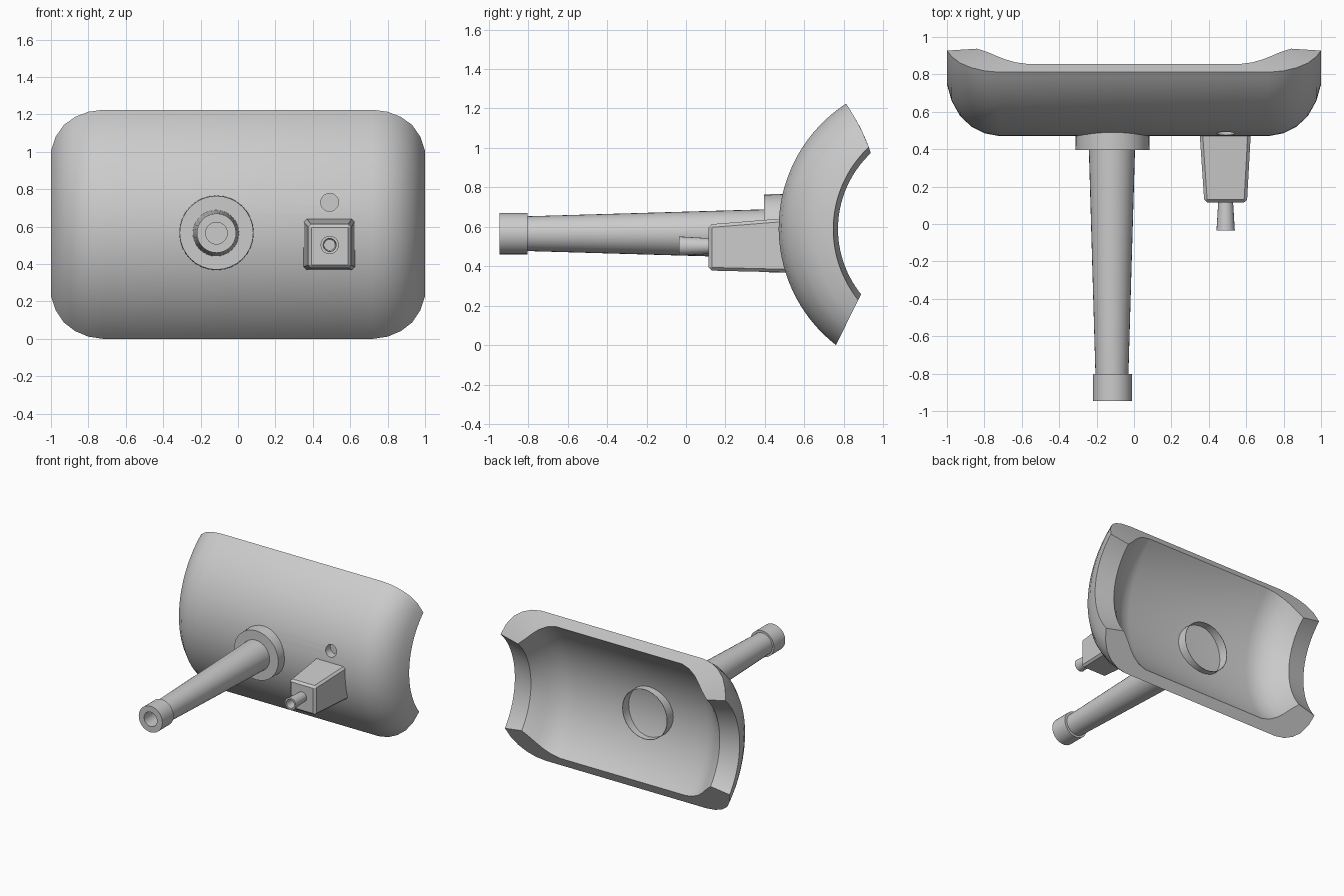
import bpy, bmesh, math

if "Cube" in bpy.data.objects:
    bpy.data.objects.remove(bpy.data.objects["Cube"])

grey = bpy.data.materials.new("plain grey")
grey.diffuse_color = (0.6, 0.6, 0.6, 1)
grey.use_nodes = True
grey.node_tree.nodes["Principled BSDF"].inputs["Base Color"].default_value = grey.diffuse_color


def make(name, verts, faces, angle=30, mat=True):
    me = bpy.data.meshes.new(name)
    me.from_pydata(verts, [], faces)
    bm = bmesh.new()
    bm.from_mesh(me)
    bmesh.ops.recalc_face_normals(bm, faces=bm.faces)
    bm.to_mesh(me)
    bm.free()
    ob = bpy.data.objects.new(name, me)
    bpy.context.collection.objects.link(ob)
    if mat:
        me.materials.append(grey)
    if angle:
        smooth(ob, angle)
    return ob


def smooth(ob, angle=30):
    bpy.ops.object.select_all(action='DESELECT')
    ob.select_set(True)
    bpy.context.view_layer.objects.active = ob
    bpy.ops.object.shade_smooth_by_angle(angle=math.radians(angle))


def lathe(name, x, z, profile, n=32, ring=False, **kw):
    """Turn (y, radius) points about an axis along y; cap the ends, or join them as a ring."""
    verts = [(x + r * math.cos(2 * math.pi * i / n), y, z + r * math.sin(2 * math.pi * i / n))
             for y, r in profile for i in range(n)]
    p = len(profile)
    faces = [(k * n + i, k * n + (i + 1) % n, (k + 1) % p * n + (i + 1) % n, (k + 1) % p * n + i)
             for k in range(p if ring else p - 1) for i in range(n)]
    if not ring:
        faces += [list(range(n)), list(range((p - 1) * n, p * n))]
    return make(name, verts, faces, **kw)


# Curved shield: a closed section of (x, radius, extra radius towards top and bottom),
# swept about an axis along x
CY, CZ = 1.223, 0.594
outer = [(0.72, 0.753, 0), (0.80, 0.738, 0.002), (0.87, 0.702, 0.006), (0.93, 0.645, 0.014),
         (0.975, 0.565, 0.022), (1.0, 0.476, 0.03)]
inner = [(0.84, 0.452, 0.023), (0.785, 0.495, 0.03), (0.74, 0.535, 0.038), (0.69, 0.572, 0.046),
         (0.63, 0.6, 0.053), (0.56, 0.612, 0.06)]
half = outer + inner
section = half + [(-x, r, k) for x, r, k in reversed(half)]


def limit(r, a_out, a_in, bulge):
    t = (1 / r - 1 / 0.753) / (1 / 0.503 - 1 / 0.753)
    return math.radians(a_out + (a_in - a_out) * t + bulge * 4 * t * (1 - t))


steps, m = 32, len(section)
verts, faces = [], []
for s in range(steps + 1):
    u = 2 * s / steps - 1
    for x, r, k in section:
        low, high = limit(r + k, -52.1, -46.2, 0), limit(r + k, 56.9, 54.1, 0.7)
        a = low + (high - low) * s / steps
        rr = r + k * u * u
        verts.append((x, CY - rr * math.cos(a), CZ + rr * math.sin(a)))
for s in range(steps):
    for i in range(m):
        j = (i + 1) % m
        faces.append((s * m + i, s * m + j, (s + 1) * m + j, (s + 1) * m + i))
# End rims as strips between matching left and right points
for base in (0, steps * m):
    h = len(outer)
    for sgn in (0, 1):
        idx = [base + (m - 1 - i if sgn else i) for i in range(2 * h)]
        faces += [(idx[i], idx[i + 1], idx[2 * h - 2 - i], idx[2 * h - 1 - i]) for i in range(h - 1)]
    faces.append((base, base + 2 * h - 1, base + 2 * h, base + m - 1))
shield = make("curved_shield", verts, faces, angle=0)

# Small sight hole in the front
sight = lathe("sight_hole_cutter", 0.49, 0.73, [(0.3, 0.048), (0.54, 0.048)], n=20, angle=0, mat=False)
mod = shield.modifiers.new("cut", 'BOOLEAN')
mod.object = sight
mod.solver = 'EXACT'
bpy.context.view_layer.objects.active = shield
bpy.ops.object.modifier_apply(modifier=mod.name)
bpy.data.objects.remove(sight)
smooth(shield)

# Thin open collar standing proud of the inside face, behind the barrel
lathe("rear_collar", -0.115, 0.567,
      [(0.58, 0.2), (0.69, 0.2), (0.69, 0.197), (0.58, 0.197)], ring=True)

# Barrel with its flange, muzzle collar and bore
lathe("barrel_flange", -0.115, 0.567, [(0.395, 0.197), (0.51, 0.2)])
lathe("barrel", -0.118, 0.565, [(-0.81, 0.088), (0.42, 0.124)])
lathe("muzzle_collar", -0.115, 0.565,
      [(-0.75, 0.058), (-0.947, 0.058), (-0.947, 0.105), (-0.803, 0.105), (-0.803, 0.06)])

# Tapered housing with bevelled edges
ends = [(0.115, 0.376, 0.604, 0.378, 0.612), (0.53, 0.348, 0.627, 0.368, 0.645)]
verts = [(x, y, z) for y, x0, x1, z0, z1 in ends
         for x, z in ((x0, z0), (x1, z0), (x1, z1), (x0, z1))]
faces = [(0, 1, 2, 3), (4, 5, 6, 7)] + [(i, (i + 1) % 4, 4 + (i + 1) % 4, 4 + i) for i in range(4)]
housing = make("small_housing", verts, faces, angle=0)
bev = housing.modifiers.new("bevel", 'BEVEL')
bev.width, bev.segments = 0.016, 1
bev.limit_method = 'ANGLE'

# Short flared tube with a bore
lathe("small_tube", 0.49, 0.502,
      [(0.08, 0.03), (-0.035, 0.035), (-0.035, 0.049), (0.13, 0.039)], n=20)
